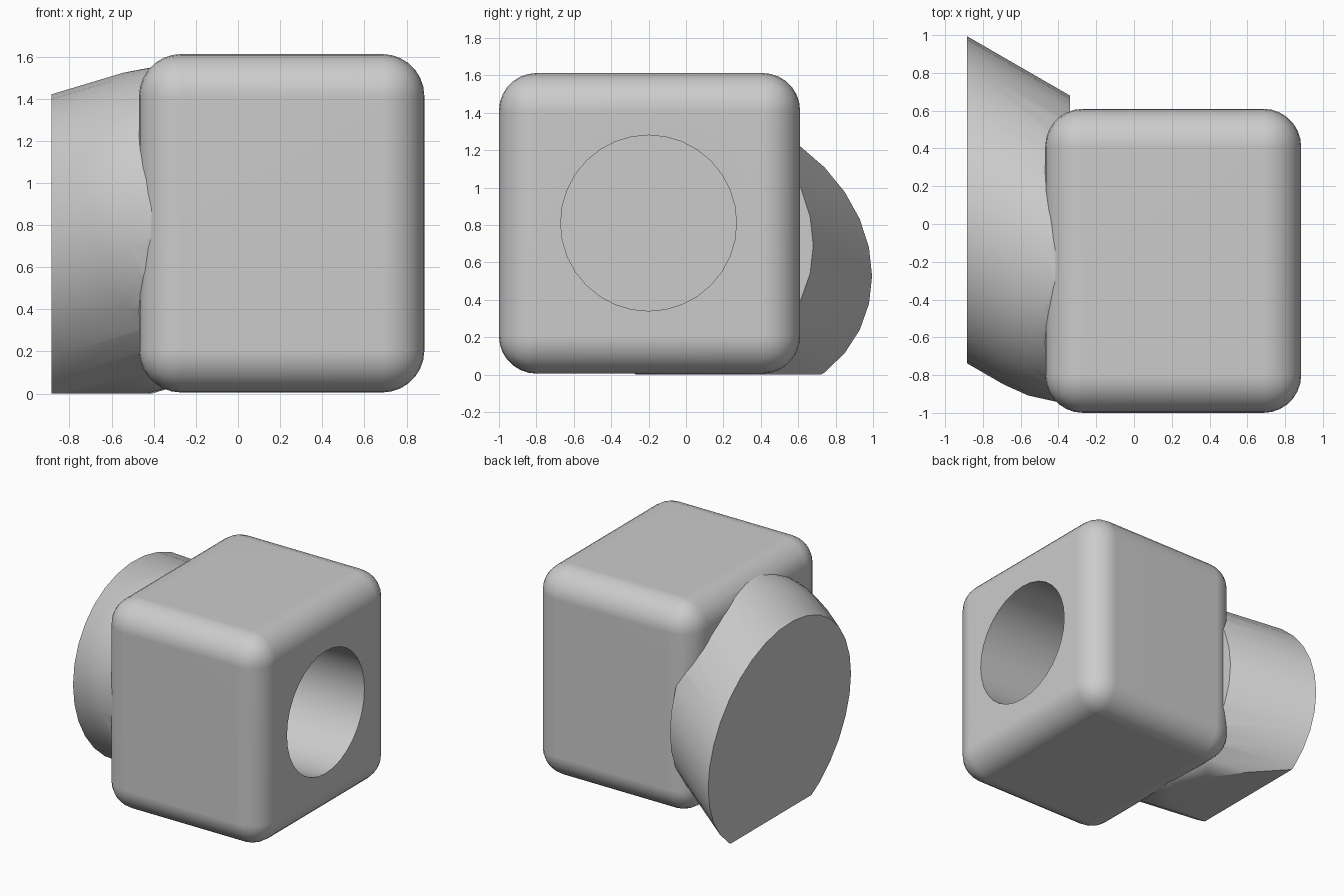
import bpy, bmesh
from mathutils import Vector, Matrix

if "Cube" in bpy.data.objects:
    bpy.data.objects.remove(bpy.data.objects["Cube"], do_unlink=True)

JOINT = Vector((-0.315, -0.2, 0.81))      # where the straight and slanted axes meet
AXIS = Vector((-1, 0.577, -0.3)).normalized()
BORE, OUTER = 0.47, 0.75

grey = bpy.data.materials.new("plain_grey")
grey.use_nodes = True
grey.diffuse_color = (0.6, 0.6, 0.6, 1)
grey.node_tree.nodes["Principled BSDF"].inputs["Base Color"].default_value = (0.6, 0.6, 0.6, 1)


def finish(name, bm):
    bmesh.ops.recalc_face_normals(bm, faces=bm.faces)
    mesh = bpy.data.meshes.new(name)
    bm.to_mesh(mesh)
    bm.free()
    mesh.materials.append(grey)
    obj = bpy.data.objects.new(name, mesh)
    bpy.context.collection.objects.link(obj)
    return obj


def box(name, low, high, radius=0):
    low, high = Vector(low), Vector(high)
    bm = bmesh.new()
    bmesh.ops.create_cube(bm, size=1, matrix=Matrix.Translation((low + high) / 2)
                          @ Matrix.Diagonal((high - low).to_4d()))
    if radius:
        bmesh.ops.bevel(bm, geom=bm.edges[:], offset=radius, segments=7,
                        profile=0.5, affect='EDGES')
    return finish(name, bm)


def round_ended_rod(name, radius, length):
    """Rod along the slanted axis with a domed end at the joint."""
    bm = bmesh.new()
    bmesh.ops.create_uvsphere(bm, u_segments=32, v_segments=16, radius=radius)
    bmesh.ops.delete(bm, geom=[v for v in bm.verts if v.co.z > 0.001], context='VERTS')
    rim = [e for e in bm.edges if e.is_boundary]
    new = bmesh.ops.extrude_edge_only(bm, edges=rim)["geom"]
    bmesh.ops.translate(bm, vec=(0, 0, length),
                        verts=[g for g in new if isinstance(g, bmesh.types.BMVert)])
    bmesh.ops.holes_fill(bm, edges=[e for e in bm.edges if e.is_boundary])
    turn = AXIS.to_track_quat('Z', 'Y').to_matrix().to_4x4()
    bm.transform(Matrix.Translation(JOINT) @ turn)
    return finish(name, bm)


def straight_rod(name, radius, length):
    bm = bmesh.new()
    bmesh.ops.create_cone(bm, cap_ends=True, segments=32, radius1=radius, radius2=radius,
                          depth=length, matrix=Matrix.Translation(JOINT + Vector((length / 2, 0, 0)))
                          @ Matrix.Rotation(1.5707963, 4, 'Y'))
    return finish(name, bm)


def combine(target, tool, operation):
    mod = target.modifiers.new(operation.lower(), 'BOOLEAN')
    mod.object, mod.operation, mod.solver = tool, operation, 'EXACT'
    bpy.context.view_layer.objects.active = target
    bpy.ops.object.modifier_apply(modifier=mod.name)
    bpy.data.objects.remove(tool, do_unlink=True)


# Rounded block and slanted collar, trimmed flat at both ends and at the base
connector = box("elbow_connector", (-0.47, -1, 0.005), (0.885, 0.61, 1.612), 0.2)
collar = round_ended_rod("slanted_collar", OUTER, 2)
combine(collar, box("trim", (-0.885, -2, 0), (-0.34, 2, 3)), 'INTERSECT')
combine(connector, collar, 'UNION')

# Bent bore: straight through the block, then along the slanted collar
combine(connector, straight_rod("straight_bore", BORE, 1.5), 'DIFFERENCE')
combine(connector, round_ended_rod("slanted_bore", BORE, 2), 'DIFFERENCE')

# Smooth shading with crisp rims and flat block sides
bpy.ops.object.select_all(action='DESELECT')
connector.select_set(True)
bpy.context.view_layer.objects.active = connector
bpy.ops.object.shade_smooth_by_angle(angle=0.52)
flat = connector.modifiers.new("flat_sides", 'WEIGHTED_NORMAL')
flat.keep_sharp = True
